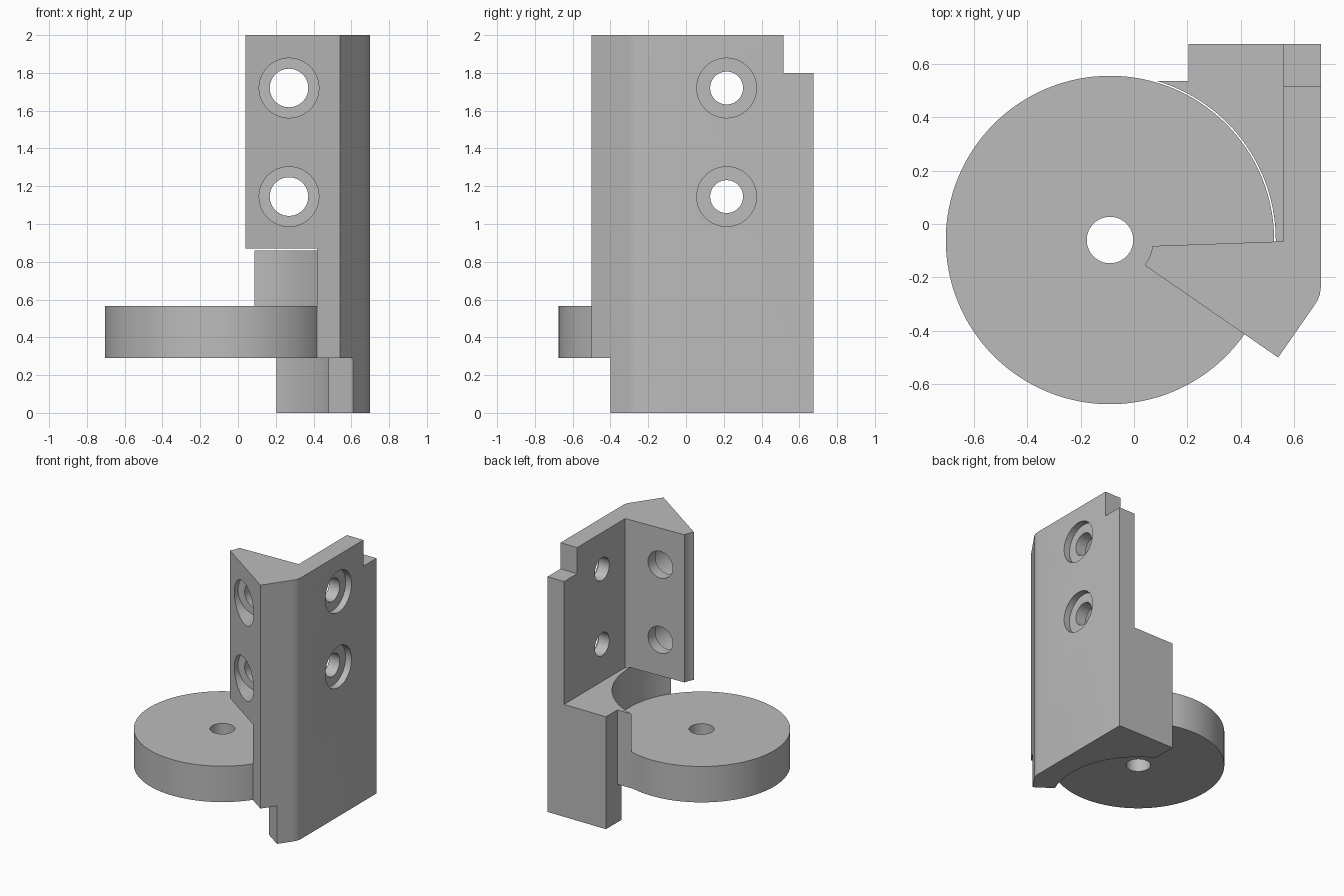
import bpy, bmesh, math
from mathutils import Matrix, Vector

if "Cube" in bpy.data.objects:
    bpy.data.objects.remove(bpy.data.objects["Cube"])

grey = bpy.data.materials.new("plain grey")
grey.diffuse_color = (0.5, 0.5, 0.5, 1)
grey.use_nodes = True
grey.node_tree.nodes["Principled BSDF"].inputs["Base Color"].default_value = grey.diffuse_color

CX, CY = -0.09, -0.06      # axis of the round base


def finish(bm, name):
    bmesh.ops.recalc_face_normals(bm, faces=bm.faces)
    mesh = bpy.data.meshes.new(name)
    bm.to_mesh(mesh)
    bm.free()
    obj = bpy.data.objects.new(name, mesh)
    mesh.materials.append(grey)
    bpy.context.collection.objects.link(obj)
    return obj


def prism(name, outline, z0, z1):
    bm = bmesh.new()
    face = bm.faces.new([bm.verts.new((x, y, z0)) for x, y in outline])
    top = bmesh.ops.extrude_face_region(bm, geom=[face])["geom"]
    bmesh.ops.translate(bm, vec=(0, 0, z1 - z0),
                        verts=[v for v in top if isinstance(v, bmesh.types.BMVert)])
    return finish(bm, name)


def rod(name, start, end, radius, sides=64):
    a, b = Vector(start), Vector(end)
    turn = (b - a).to_track_quat('Z', 'Y').to_matrix().to_4x4()
    bm = bmesh.new()
    bmesh.ops.create_cone(bm, cap_ends=True, segments=sides, radius1=radius, radius2=radius,
                          depth=(b - a).length, matrix=Matrix.Translation((a + b) / 2) @ turn)
    return finish(bm, name)


def combine(target, tool, operation='DIFFERENCE'):
    tool.hide_render = True
    mod = target.modifiers.new("cut", 'BOOLEAN')
    mod.operation, mod.solver, mod.object = operation, 'EXACT', tool
    bpy.context.view_layer.objects.active = target
    bpy.ops.object.modifier_apply(modifier=mod.name)
    bpy.data.objects.remove(tool)


# Round base with centre hole
disc = rod("round_base", (CX, CY, 0.29), (CX, CY, 0.565), 0.615, 128)
combine(disc, rod("hole_cutter", (CX, CY, 0), (CX, CY, 1), 0.087))

# Angle bracket: side wall, chamfered corner and wedge-shaped front flange
tip = [(CX + 0.161 * math.cos(math.radians(a)), CY + 0.161 * math.sin(math.radians(a)))
       for a in range(-36, -1, 7)]
outline = [(0.70, 0.675), (0.56, 0.675), (0.56, -0.065)] + tip[::-1] + [
    (0.54, -0.50), (0.672, -0.31), (0.687, -0.287), (0.696, -0.265), (0.70, -0.235)]
bracket = prism("angle_bracket", outline, 0, 2)

# Solid block filling the inner corner
block = prism("corner_block", [(0.62, 0.675), (0.205, 0.675), (0.205, 0.535), (0, 0.535),
                               (0, -0.10), (0.62, -0.10)], 0, 0.86)
combine(bracket, block, 'UNION')

# Round pocket for the base, undercut at the foot, notch at the top
combine(bracket, rod("pocket_cutter", (CX, CY, -0.1), (CX, CY, 0.87), 0.621, 128))
combine(bracket, prism("foot_cutter", [(0.205, 1), (0.205, -0.12), (0.90, -0.60),
                                       (0.90, -1), (-1, -1), (-1, 1)], -0.1, 0.29))
combine(bracket, prism("notch_cutter", [(0.5, 0.517), (0.8, 0.517), (0.8, 0.8), (0.5, 0.8)], 1.8, 2.1))

# Counterbored screw holes through both walls
for z in (1.145, 1.72):
    for name, start, end, radius in (
            ("front_hole", (0.27, -1, z), (0.27, 0.1, z), 0.102),
            ("front_bore", (0.27, -1, z), (0.27, -0.16, z), 0.158),
            ("side_hole", (0.4, 0.215, z), (1, 0.215, z), 0.087),
            ("side_bore", (0.65, 0.215, z), (1, 0.215, z), 0.158)):
        combine(bracket, rod(name, start, end, radius))

for obj in (disc, bracket):
    bpy.ops.object.select_all(action='DESELECT')
    obj.select_set(True)
    bpy.context.view_layer.objects.active = obj
    bpy.ops.object.shade_smooth_by_angle(angle=math.radians(30))
